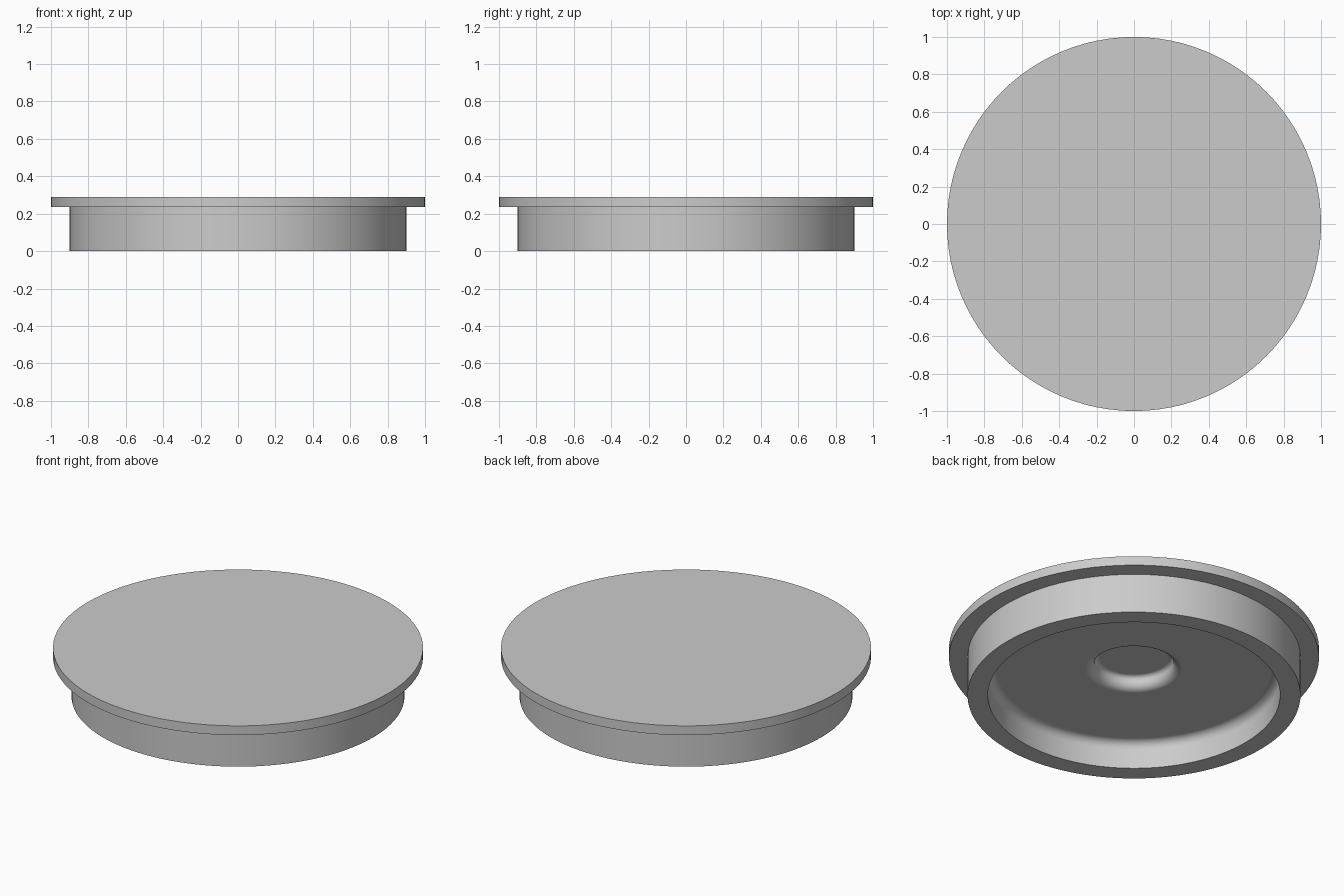
import bpy
import bmesh
from math import cos, sin, pi, radians

cube = bpy.data.objects.get("Cube")
if cube:
    bpy.data.objects.remove(cube, do_unlink=True)

SEGMENTS = 96
FILLET = 0.05
HEIGHT, FLANGE_Z = 0.29, 0.235
FLANGE_R, PLUG_R, CAVITY_R, RECESS_R = 1.0, 0.9, 0.79, 0.213
CAVITY_Z, RECESS_Z = 0.163, 0.24


def material(name, color):
    mat = bpy.data.materials.new(name)
    mat.use_nodes = True
    mat.diffuse_color = color
    mat.node_tree.nodes["Principled BSDF"].inputs["Base Color"].default_value = color
    return mat


def arc(r, z, radius, start, end, steps=6):
    """Quarter round in the radius/height plane, angles in degrees."""
    angles = [radians(start + (end - start) * i / steps) for i in range(steps + 1)]
    return [(r + radius * cos(a), z + radius * sin(a)) for a in angles]


def lathe(name, profile, mat):
    """Spin a radius/height profile about the vertical axis."""
    bm = bmesh.new()
    verts = [bm.verts.new((r, 0, z)) for r, z in profile]
    edges = [bm.edges.new(pair) for pair in zip(verts, verts[1:])]
    bmesh.ops.spin(bm, geom=verts + edges, cent=(0, 0, 0), axis=(0, 0, 1),
                   angle=2 * pi, steps=SEGMENTS, use_duplicate=False)
    bmesh.ops.remove_doubles(bm, verts=bm.verts, dist=0.0001)
    bmesh.ops.recalc_face_normals(bm, faces=bm.faces)
    mesh = bpy.data.meshes.new(name)
    bm.to_mesh(mesh)
    bm.free()
    mesh.materials.append(mat)
    obj = bpy.data.objects.new(name, mesh)
    bpy.context.collection.objects.link(obj)
    bpy.ops.object.select_all(action='DESELECT')
    obj.select_set(True)
    bpy.context.view_layer.objects.active = obj
    bpy.ops.object.shade_smooth_by_angle(angle=radians(35))
    # Keep the broad flat faces evenly shaded beside the fillets
    weighted = obj.modifiers.new("Flat faces", 'WEIGHTED_NORMAL')
    weighted.keep_sharp = True
    return obj


# Flange and outer plug wall
profile = [(0, HEIGHT), (FLANGE_R, HEIGHT), (FLANGE_R, FLANGE_Z),
           (PLUG_R, FLANGE_Z), (PLUG_R, 0), (CAVITY_R, 0)]
# Rounded inner corner of the underside cavity
profile += arc(CAVITY_R - FILLET, CAVITY_Z - FILLET, FILLET, 0, 90)
# Rounded rim of the central recess
profile += arc(RECESS_R + FILLET, CAVITY_Z + FILLET, FILLET, 270, 180)
# Rounded inner corner of the recess, closing on the axis
corner = RECESS_Z - CAVITY_Z - FILLET
profile += arc(RECESS_R - corner, RECESS_Z - corner, corner, 0, 90)[1:]
profile.append((0, RECESS_Z))

lathe("round_cap", profile, material("light grey", (0.6, 0.6, 0.6, 1)))
